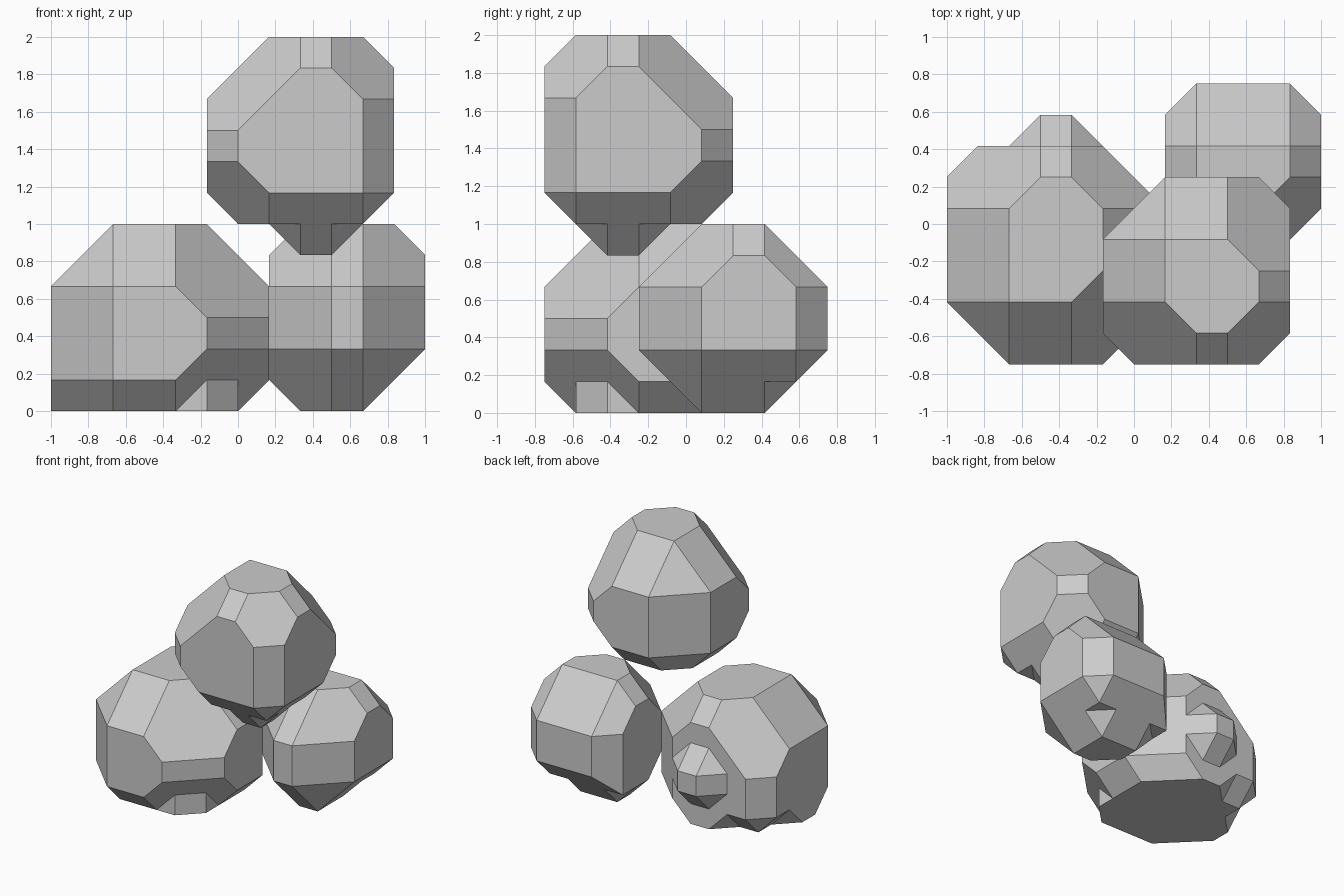
import bpy, bmesh
from itertools import combinations, product
from mathutils import Matrix, Vector

UNIT = 1 / 6  # the rocks sit on a lattice of this step

if "Cube" in bpy.data.objects:
    bpy.data.objects.remove(bpy.data.objects["Cube"], do_unlink=True)

stone = bpy.data.materials.new("grey stone")
stone.use_nodes = True
GREY = (0.6, 0.6, 0.6, 1)
stone.diffuse_color = GREY
stone.node_tree.nodes["Principled BSDF"].inputs["Base Color"].default_value = GREY


def cut_corners(limits):
    """Corner points of the solid inside planes such as '+x-z' <= limit."""
    planes = []
    for key, limit in limits.items():
        normal = [0, 0, 0]
        for sign, axis in zip(key[::2], key[1::2]):
            normal["xyz".index(axis)] = 1 if sign == "+" else -1
        planes.append((Vector(normal), limit))
    corners = set()
    for trio in combinations(planes, 3):
        m = Matrix([n for n, _ in trio])
        if abs(m.determinant()) < 0.01:
            continue
        p = m.inverted() @ Vector([d for _, d in trio])
        if all(n.dot(p) <= d + 0.001 for n, d in planes):
            corners.add(tuple(round(c, 3) + 0.0 for c in p))
    return sorted(corners)


def knob(place):
    """One-step stud: small square tip over a wider eight-sided base."""
    pts = []
    for a, b in product((-1, 1), repeat=2):
        pts += [place(a / 2, b / 2, 1), place(a * 1.5, b / 2, 0), place(a / 2, b * 1.5, 0)]
    return pts


def build(name, solids):
    bm = bmesh.new()
    for points in solids:
        verts = [bm.verts.new(Vector(p) * UNIT) for p in points]
        hull = bmesh.ops.convex_hull(bm, input=verts)
        spare = [v for v in verts if v.is_valid and not v.link_faces]
        bmesh.ops.delete(bm, geom=spare, context="VERTS")
    bmesh.ops.dissolve_limit(bm, angle_limit=0.01, verts=bm.verts[:], edges=bm.edges[:])
    bmesh.ops.recalc_face_normals(bm, faces=bm.faces[:])
    mesh = bpy.data.meshes.new(name)
    bm.to_mesh(mesh)
    bm.free()
    mesh.materials.append(stone)
    obj = bpy.data.objects.new(name, mesh)
    bpy.context.collection.objects.link(obj)


# Large rock: chamfered body, stud on the back, three feet under the rim
large = {
    "-x": 6, "+x": 1, "-y": 4.5, "+y": 2.5, "-z": 0, "+z": 6,
    "+x+y": 1.5, "-x-y": 8.5, "-x+y": 7.5, "+x-y": 3.5,
    "-x+z": 10, "+x+z": 5, "-y+z": 8.5, "+y+z": 7.5,
    "-x-z": 5, "+x-z": 0, "-y-z": 3.5, "+y-z": 1.5,
    "-x+y+z": 10.5, "+x+y+z": 5.5, "+x-y+z": 6.5, "-x-y+z": 12.5,
    "-x+y-z": 6.5, "+x+y-z": 0.5, "+x-y-z": 1.5, "-x-y-z": 7.5,
}
back_stud = knob(lambda a, b, h: (a - 2.5, 2.5 + h, b + 2.5))
side_foot = [(-6, -2.5, 1), (-6, 0.5, 1), (-6, -1.5, 0), (-6, -0.5, 0),
             (-5, -2.5, 0), (-5, 0.5, 0)]
back_foot = [(-3.5 - y, -3.5 - x, z) for x, y, z in side_foot]
half_foot = [(-2, -3.5, 0), (-1, -3.5, 0), (-1, -3.5, 1)]
front_foot = half_foot + [(-3.5 - y, -3.5 - x, z) for x, y, z in half_foot]
build("large_rock", [cut_corners(large), back_stud, side_foot, back_foot, front_foot])

# Upper rock: chamfered body with a stud underneath
upper = {
    "-x": 1, "+x": 5, "-y": 4.5, "+y": 1.5, "-z": -6, "+z": 12,
    "+x+y": 5.5, "-x-y": 4.5, "-x+y": 0.5, "+x-y": 8.5,
    "-x+z": 11, "+x+z": 16, "-y+z": 15.5, "+y+z": 11.5,
    "-x-z": -6, "+x-z": -2, "-y-z": -2.5, "+y-z": -5.5,
    "-x+y+z": 10.5, "+x+y+z": 14.5, "+x-y+z": 18.5, "-x-y+z": 13.5,
    "-x+y-z": -6.5, "+x+y-z": -2.5, "+x-y-z": 1.5, "-x-y-z": -3.5,
}
under_stud = knob(lambda a, b, h: (a + 2.5, b - 2, 6 - h))
build("upper_rock", [cut_corners(upper), under_stud])

# Small rock: main body over a base layer whose two back corners are nicked
small = {
    "-x": -1, "+x": 6, "-y": 1.5, "+y": 4.5, "-z": 0, "+z": 6,
    "+x+y": 9.5, "-x-y": -1.5, "-x+y": 2.5, "+x-y": 5.5,
    "-x+z": 4, "+x+z": 11, "-y+z": 5.5, "+y+z": 8.5,
    "-x-z": -2, "+x-z": 4, "-y-z": -0.5, "+y-z": 2.5,
    "-x+y+z": 6.5, "+x+y+z": 13.5, "+x-y+z": 9.5, "-x-y+z": 2.5,
    "+x+y-z": 7.5, "+x-y-z": 3.5, "-x-y-z": -3.5,
}
body = small | {"-z": -1}
base = small | {"+z": 1, "+x+y-z": 6.5, "-x+y-z": 0.5}
build("small_rock", [cut_corners(body), cut_corners(base)])
